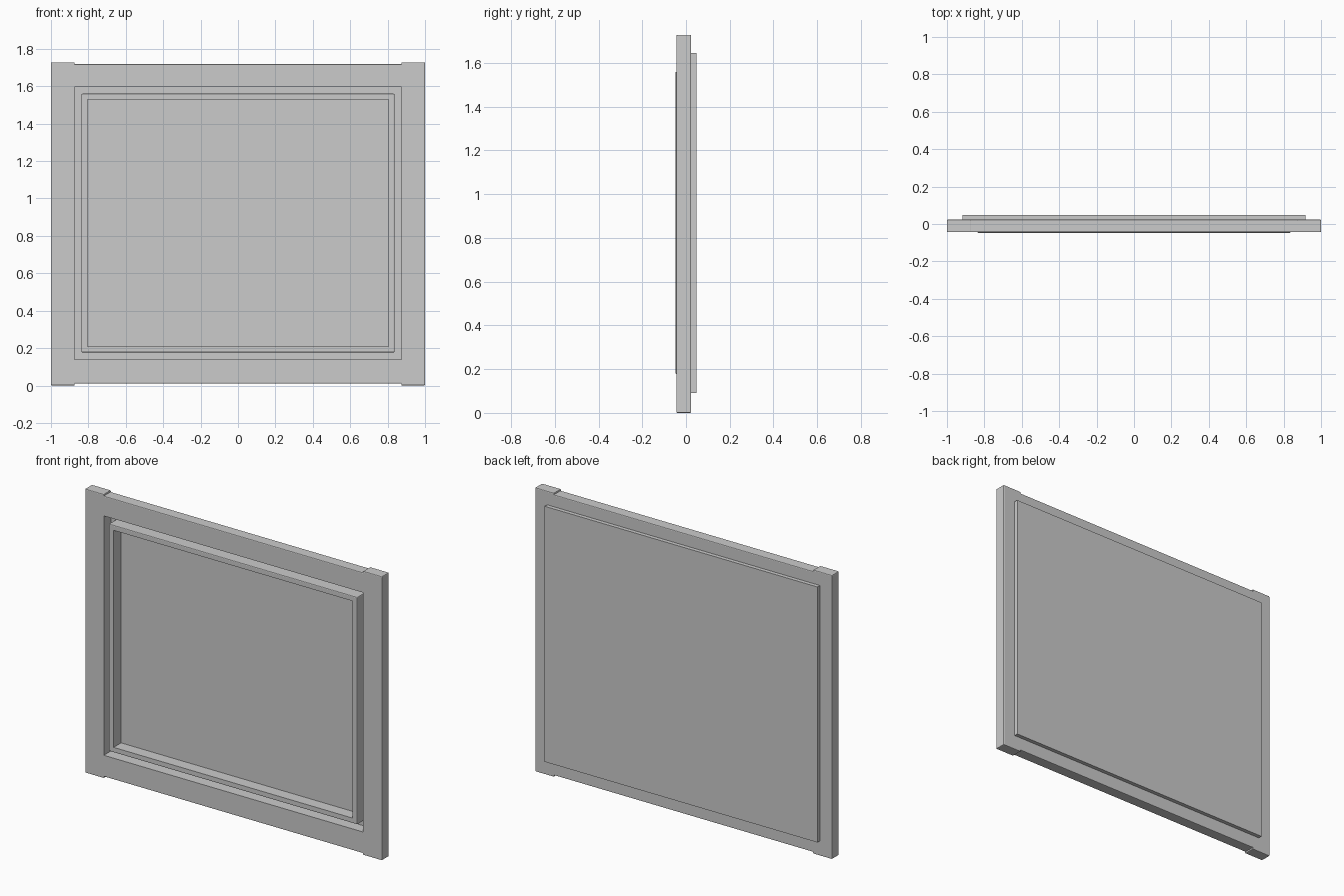
import bpy, bmesh

if "Cube" in bpy.data.objects:
    bpy.data.objects.remove(bpy.data.objects["Cube"])

FRONT, BACK = -0.044, 0.024      # frame depth
PANEL_BACK, MOULD_FRONT = 0.048, -0.048
SOFT = 0.005                     # small edge rounding


def finish(name, bm, soft_edge):
    """Round the edges picked by soft_edge(a, b), then make the object."""
    edges = [e for e in bm.edges if soft_edge(e.verts[0].co, e.verts[1].co)]
    if edges:
        bmesh.ops.bevel(bm, geom=edges, offset=SOFT, offset_type='OFFSET',
                        segments=2, profile=0.5, affect='EDGES')
    bmesh.ops.recalc_face_normals(bm, faces=bm.faces[:])
    mesh = bpy.data.meshes.new(name)
    bm.to_mesh(mesh)
    bm.free()
    obj = bpy.data.objects.new(name, mesh)
    bpy.context.collection.objects.link(obj)
    return obj


def box(name, x, y, z, soft_edge):
    bm = bmesh.new()
    bmesh.ops.create_cube(bm, size=1)
    for v in bm.verts:
        v.co = [lim[0] if c < 0 else lim[1] for c, lim in zip(v.co, (x, y, z))]
    return finish(name, bm, soft_edge)


def near(a, b):
    return abs(a - b) < 1e-4


# Side stiles: rounded everywhere except the long edges that meet the rails
for side, label in ((-1, "left"), (1, "right")):
    xs = sorted((side * 0.873, side * 1.0))
    box(label + "_stile", xs, (FRONT, BACK), (0.0, 1.728),
        lambda a, b: not (near(abs(a.x), 0.873) and near(abs(b.x), 0.873)
                          and not near(a.z, b.z)))

# Rails: set slightly in from the stile ends, rounded on the outer long edges
for label, z, outer in (("bottom", (0.01, 0.14), 0.01),
                        ("top", (1.597, 1.718), 1.718)):
    box(label + "_rail", (-0.873, 0.873), (FRONT, BACK), z,
        lambda a, b: near(a.z, outer) and near(b.z, outer) and not near(a.x, b.x))

# Back panel, closing the opening from behind
box("back_panel", (-0.918, 0.918), (BACK, PANEL_BACK), (0.09, 1.645),
    lambda a, b: False)

# Raised inner moulding: a rectangular ring standing on the panel
bm = bmesh.new()
loops = []
for hx, z0, z1, y in ((0.837, 0.177, 1.56, BACK), (0.837, 0.177, 1.56, MOULD_FRONT),
                      (0.804, 0.208, 1.529, MOULD_FRONT), (0.804, 0.208, 1.529, BACK)):
    loops.append([bm.verts.new((sx * hx, y, z)) for sx, z in
                  ((-1, z0), (1, z0), (1, z1), (-1, z1))])
for i in range(4):
    p, q = loops[i], loops[(i + 1) % 4]
    for j in range(4):
        k = (j + 1) % 4
        bm.faces.new((p[j], p[k], q[k], q[j]))


def outer_point(p):
    return near(abs(p.x), 0.837)


finish("inner_moulding", bm, lambda a, b: outer_point(a) and outer_point(b)
       and not (near(a.y, BACK) and near(b.y, BACK)))
